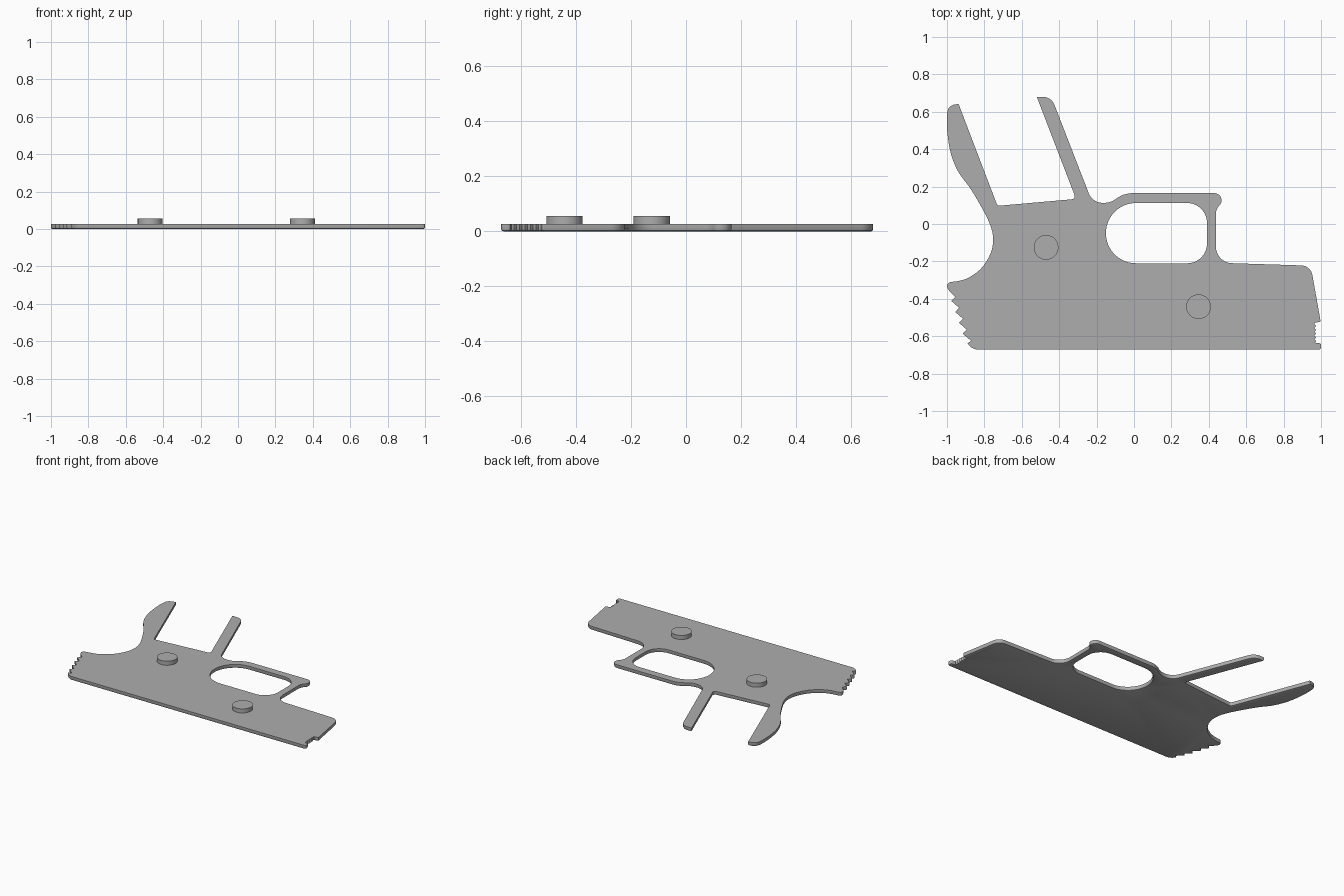
import bpy
import bmesh
from math import cos
from mathutils import Vector

if "Cube" in bpy.data.objects:
    bpy.data.objects.remove(bpy.data.objects["Cube"])

PLATE_TOP = 0.027
PEG_TOP = 0.056

grey = bpy.data.materials.new("plain grey")
grey.use_nodes = True
COLOUR = (0.42, 0.42, 0.42, 1)
grey.diffuse_color = COLOUR
grey.node_tree.nodes["Principled BSDF"].inputs["Base Color"].default_value = COLOUR


def round_corners(corners, steps=8):
    """Turn (x, y, cut) corners into a loop with circular fillets."""
    loop = []
    count = len(corners)
    for i, (x, y, cut) in enumerate(corners):
        here = Vector((x, y))
        if cut == 0:
            loop.append(here)
            continue
        to_prev = (Vector(corners[i - 1][:2]) - here).normalized()
        to_next = (Vector(corners[(i + 1) % count][:2]) - here).normalized()
        start, end = here + to_prev * cut, here + to_next * cut
        weight = cos((-to_prev).angle(to_next) / 2)
        for k in range(steps + 1):
            t = k / steps
            a, b, c = (1 - t) ** 2, 2 * t * (1 - t) * weight, t * t
            loop.append((start * a + here * b + end * c) / (a + b + c))
    return loop


def smooth_path(points, steps=5):
    """Catmull-Rom path through the points, as uncut corners."""
    pts = [Vector(p) for p in points]
    pts = [pts[0]] + pts + [pts[-1]]
    path = []
    for p, q, r, s in zip(pts, pts[1:], pts[2:], pts[3:]):
        for k in range(steps):
            t = k / steps
            v = (2 * q + (r - p) * t + (2 * p - 5 * q + 4 * r - s) * t ** 2
                 + (3 * q - p - 3 * r + s) * t ** 3) / 2
            path.append((v.x, v.y, 0))
    path.append((pts[-1].x, pts[-1].y, 0))
    return path


def inset(loop, amount):
    """Move a loop towards the material on its left side."""
    moved = []
    for i, here in enumerate(loop):
        before = (here - loop[i - 1]).normalized()
        after = (loop[(i + 1) % len(loop)] - here).normalized()
        n1, n2 = Vector((-before.y, before.x)), Vector((-after.y, after.x))
        mid = n1 + n2
        if mid.length < 0.01:
            mid = n1
        mid.normalize()
        moved.append(here + mid * amount / max(mid.dot(n1), 0.75))
    return moved


def finish(name, bm):
    bmesh.ops.recalc_face_normals(bm, faces=bm.faces)
    mesh = bpy.data.meshes.new(name)
    bm.to_mesh(mesh)
    bm.free()
    mesh.materials.append(grey)
    obj = bpy.data.objects.new(name, mesh)
    bpy.context.collection.objects.link(obj)
    bpy.ops.object.select_all(action="DESELECT")
    obj.select_set(True)
    bpy.context.view_layer.objects.active = obj
    bpy.ops.object.shade_smooth_by_angle(angle=0.6)
    return obj


# Serrated muzzle end, from bottom to top
muzzle = [(1.0, -0.672, 0.012), (1.0, -0.638, 0.01), (0.966, -0.634, 0)]
for i in range(5):
    y = -0.626 + i * 0.02
    muzzle += [(0.974, y, 0), (0.964, y + 0.01, 0)]
muzzle += [(0.966, -0.528, 0), (0.998, -0.522, 0.006)]

# Top edge and loop around the finger opening
upper = [(0.945, -0.223, 0.05), (0.438, -0.207, 0.085),
         (0.438, 0.08, 0.025), (0.472, 0.115, 0.02), (0.46, 0.165, 0.03),
         (-0.055, 0.165, 0.05), (-0.125, 0.113, 0.035)]

# Two prongs with the open slot between them
prongs = [(-0.222, 0.113, 0.055), (-0.442, 0.68, 0.045),
          (-0.52, 0.68, 0), (-0.31, 0.134, 0.022),
          (-0.73, 0.097, 0.014), (-0.938, 0.642, 0)]

# Curved rear edge sweeping down to the tail
rear = smooth_path([(-0.965, 0.638), (-0.99, 0.62), (-1.0, 0.58), (-0.998, 0.49),
                    (-0.98, 0.38), (-0.94, 0.28), (-0.875, 0.19), (-0.81, 0.08),
                    (-0.767, -0.01), (-0.753, -0.085), (-0.768, -0.16),
                    (-0.815, -0.235), (-0.88, -0.285), (-0.935, -0.304),
                    (-0.985, -0.312), (-1.0, -0.33), (-0.99, -0.355)])

# Saw-like teeth on the tail
teeth = []
for i in range(5):
    x, y = -0.955 + i * 0.02, -0.39 - i * 0.058
    teeth += [(x, y, 0), (x - 0.021, y - 0.022, 0)]
tail = [(-0.87, -0.625, 0), (-0.89, -0.638, 0), (-0.862, -0.672, 0.03)]

outline = round_corners(muzzle + upper + prongs + rear + teeth[:-2] + tail)

# Finger opening, wound the other way
opening = round_corners([(-0.15, -0.21, 0.16), (-0.15, 0.112, 0.16),
                         (0.39, 0.112, 0.105), (0.39, -0.21, 0.105)], 12)

# Flat plate with a rounded lower rim
bm = bmesh.new()
rim = [(PLATE_TOP, 0), (0.008, 0), (0.0025, 0.0025), (0, 0.008)]
caps = {0: [], len(rim) - 1: []}
for loop in (outline, opening):
    n = len(loop)
    rings = []
    for z, amount in rim:
        ring_points = inset(loop, amount) if amount else loop
        rings.append([bm.verts.new((p.x, p.y, z)) for p in ring_points])
    for a, b in zip(rings, rings[1:]):
        for i in range(n):
            j = (i + 1) % n
            bm.faces.new((a[i], b[i], b[j], a[j]))
    for level in caps:
        ring = rings[level]
        caps[level] += [bm.edges.get((ring[i], ring[(i + 1) % n])) for i in range(n)]
for edges in caps.values():
    bmesh.ops.triangle_fill(bm, edges=edges, use_beauty=True)
finish("plate", bm)

# Round locating pegs
for name, x, y in (("rear_peg", -0.47, -0.125), ("front_peg", 0.345, -0.442)):
    bm = bmesh.new()
    base = PLATE_TOP - 0.005
    bmesh.ops.create_cone(bm, cap_ends=True, segments=48, radius1=0.066,
                          radius2=0.066, depth=PEG_TOP - base)
    bmesh.ops.translate(bm, verts=bm.verts, vec=(x, y, (PEG_TOP + base) / 2))
    finish(name, bm)
